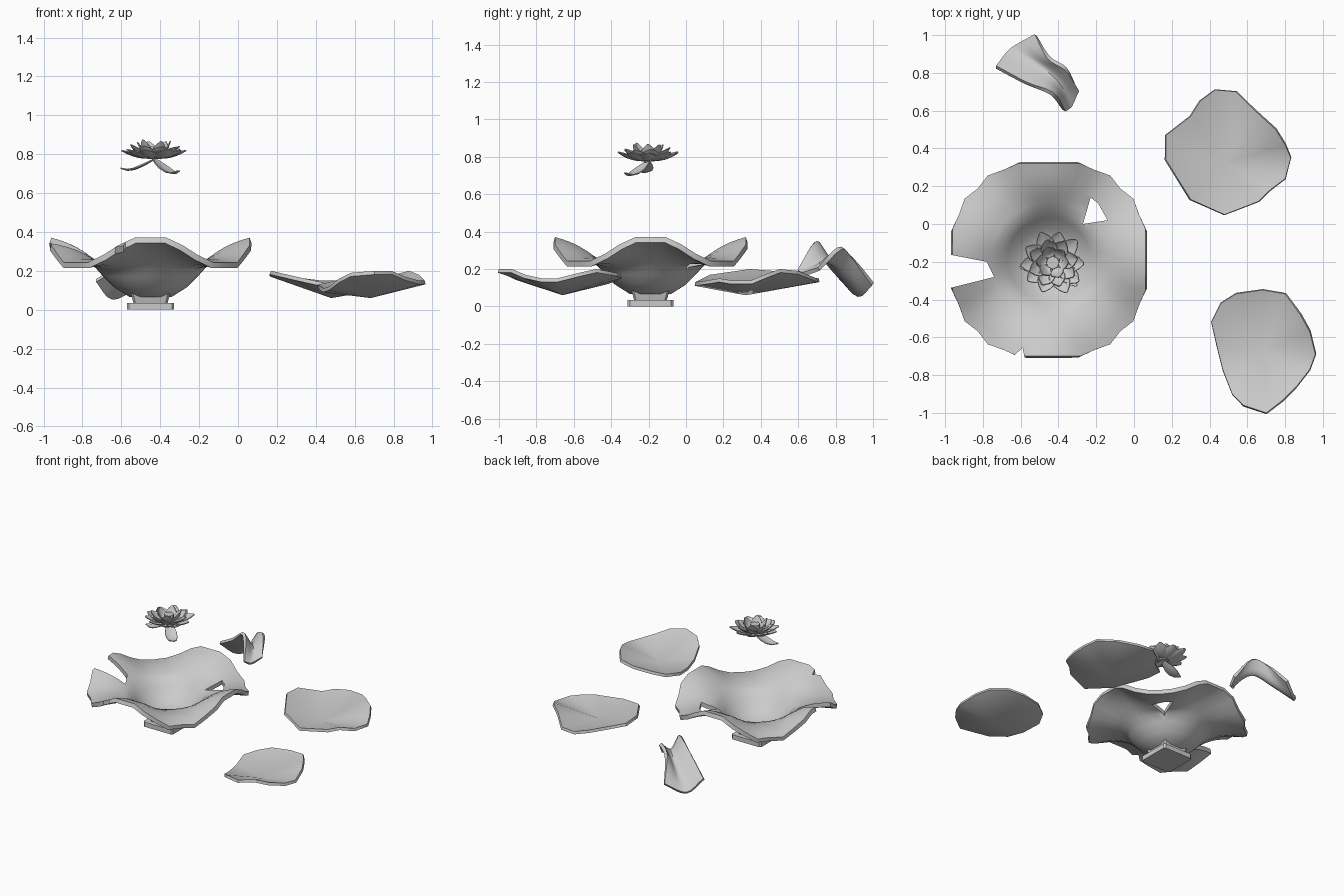
import bpy, bmesh, math, random
from mathutils import Vector

if "Cube" in bpy.data.objects:
    bpy.data.objects.remove(bpy.data.objects["Cube"])
random.seed(4)
CX, CY = -0.45, -0.19


def make(name, verts, faces, thick=0, offset=-1, smooth=40):
    me = bpy.data.meshes.new(name)
    me.from_pydata([tuple(v) for v in verts], [], faces)
    ob = bpy.data.objects.new(name, me)
    bpy.context.collection.objects.link(ob)
    bpy.ops.object.select_all(action='DESELECT')
    ob.select_set(True)
    bpy.context.view_layer.objects.active = ob
    if thick:
        m = ob.modifiers.new("thickness", 'SOLIDIFY')
        m.thickness, m.offset = thick, offset
        bpy.ops.object.modifier_apply(modifier=m.name)
    if smooth:
        bpy.ops.object.shade_smooth_by_angle(angle=math.radians(smooth))
    return ob


def grid_faces(nu, nv, start=0):
    return [(start + i * nv + j, start + (i + 1) * nv + j,
             start + (i + 1) * nv + j + 1, start + i * nv + j + 1)
            for i in range(nu - 1) for j in range(nv - 1)]


def prism(name, outline, z0, z1, taper=1.0, smooth=0):
    n = len(outline)
    c = Vector((sum(p[0] for p in outline) / n, sum(p[1] for p in outline) / n))
    v = [(x, y, z0) for x, y in outline]
    v += [(c.x + (x - c.x) * taper, c.y + (y - c.y) * taper, z1) for x, y in outline]
    f = [tuple(range(n))[::-1], tuple(range(n, 2 * n))]
    f += [(i, (i + 1) % n, n + (i + 1) % n, n + i) for i in range(n)]
    ob = make(name, v, f, smooth=smooth)
    bm = bmesh.new()
    bm.from_mesh(ob.data)
    bmesh.ops.recalc_face_normals(bm, faces=bm.faces)
    bm.to_mesh(ob.data)
    bm.free()
    return ob


# bowl: round body flaring into a four-lobed wavy rim
SEG = 40
body = [(0.10, 0.095), (0.17, 0.14), (0.22, 0.19), (0.26, 0.235)]
verts, faces = [(CX, CY, 0.09)], []
rings = len(body) + 6
for i in range(rings):
    for j in range(SEG):
        a = 2 * math.pi * j / SEG
        ca, sa = math.cos(a), math.sin(a)
        R = min(0.51 / max(abs(ca), abs(sa)), 0.552)
        if R > 0.55 and j % 2:
            R -= 0.018
        if i < len(body):
            r, z = body[i]
        else:
            t = (i - len(body) + 1) / 6
            wave = max(-1, min(1, 1.25 * math.cos(4 * a)))
            r = 0.26 + (R - 0.26) * t
            z = 0.235 + (0.072 + 0.064 * wave) * t + 0.02 * math.sin(math.pi * t)
        verts.append((CX + r * ca, CY + r * sa, z))
for j in range(SEG):
    k = (j + 1) % SEG
    faces.append((0, 1 + j, 1 + k))
    for i in range(rings - 1):
        a, b = 1 + i * SEG, 1 + (i + 1) * SEG
        faces.append((a + j, b + j, b + k, a + k))
bowl = make("bowl", verts, faces, 0.03)

# broken notch, hole and chip in the bowl
cuts = [[(-1.05, -0.145), (-0.96, -0.165), (-0.78, -0.20), (-0.74, -0.28), (-0.96, -0.335), (-1.05, -0.35)],
        [(-0.27, 0.0), (-0.14, 0.02), (-0.19, 0.11), (-0.23, 0.14)],
        [(-0.66, -0.72), (-0.59, -0.655), (-0.57, -0.75)]]
for c in cuts:
    cutter = prism("cutter", c, -0.1, 0.6)
    cutter.hide_render = True
    bpy.context.view_layer.objects.active = bowl
    m = bowl.modifiers.new("break", 'BOOLEAN')
    m.operation, m.object, m.solver = 'DIFFERENCE', cutter, 'EXACT'
    bpy.ops.object.modifier_apply(modifier=m.name)
    bpy.data.objects.remove(cutter)


# square foot with chamfered corners, and neck
def square(h, c):
    return [(CX + x, CY + y) for x, y in [(h, c - h), (h, h - c), (h - c, h), (c - h, h),
                                          (-h, h - c), (-h, c - h), (c - h, -h), (h - c, -h)]]


prism("foot", square(0.122, 0.012), 0, 0.035)
prism("foot_neck", square(0.088, 0.01), 0.035, 0.085, 1.15)


# shallow shards: fans from a low centre to an uneven rim
def shard(name, centre, rim):
    n = len(rim)
    make(name, [centre] + rim, [(0, 1 + i, 1 + (i + 1) % n) for i in range(n)], 0.02, smooth=50)


shard("shard_back", (0.48, 0.32, 0.08),
      [(0.83, 0.35, .14), (0.80, 0.42, .17), (0.75, 0.50, .20), (0.64, 0.60, .19), (0.54, 0.70, .15),
       (0.43, 0.71, .15), (0.35, 0.65, .16), (0.30, 0.57, .16), (0.17, 0.47, .19), (0.17, 0.34, .20),
       (0.30, 0.13, .17), (0.48, 0.05, .13), (0.66, 0.12, .14), (0.72, 0.18, .15), (0.80, 0.24, .14)])
shard("shard_front", (0.68, -0.66, 0.08),
      [(0.96, -0.69, .15), (0.93, -0.57, .18), (0.88, -0.48, .20), (0.80, -0.37, .18), (0.68, -0.35, .17),
       (0.54, -0.37, .16), (0.46, -0.42, .14), (0.41, -0.52, .13), (0.44, -0.65, .11), (0.47, -0.77, .12),
       (0.52, -0.90, .16), (0.58, -0.96, .19), (0.70, -1.0, .20), (0.79, -0.93, .20), (0.86, -0.86, .17),
       (0.93, -0.77, .15)])


# curled shard: patch interpolated through a few control rows
def curve(p, t):
    p = [Vector(q) for q in p]
    p = [2 * p[0] - p[1]] + p + [2 * p[-1] - p[-2]]
    i = min(int(t), len(p) - 4)
    t -= i
    a, b, c, d = p[i:i + 4]
    return 0.5 * (2 * b + (c - a) * t + (2 * a - 5 * b + 4 * c - d) * t ** 2 + (3 * b - a - 3 * c + d) * t ** 3)


rows = [[(-.73, .83, .15), (-.65, .925, .06), (-.52, 1.0, .12)],
        [(-.57, .745, .25), (-.53, .86, .15), (-.45, .88, .27)],
        [(-.435, .69, .345), (-.41, .76, .24), (-.36, .82, .31)],
        [(-.37, .60, .19), (-.33, .63, .175), (-.295, .71, .20)]]
NU, NV = 13, 9
verts = [curve([curve(r, 2 * j / (NV - 1)) for r in rows], 3 * i / (NU - 1))
         for i in range(NU) for j in range(NV)]
make("curled_shard", verts, grid_faces(NU, NV), 0.022, 0, 45)

# flower: rings of cupped pointed petals
FX, FY = -0.43, -0.205
WIDTHS = [0.35, 0.75, 1.0, 0.95, 0.65, 0.12]


def petal(name, ang, r0, r1, z0, rise, w, cup, heights=None):
    v = []
    ca, sa = math.cos(ang), math.sin(ang)
    for i, k in enumerate(WIDTHS):
        s = i / 5
        for j in range(-2, 3):
            q = w * k * j / 2
            r = r0 + (r1 - r0) * s
            z = z0 + (heights[i] if heights else rise * s ** 2) + cup * k * (j / 2) ** 2
            v.append((FX + r * ca - q * sa, FY + r * sa + q * ca, z))
    make(name, v, grid_faces(6, 5), 0.005, -1, 50)


for name, n, r0, r1, z0, rise, w, cup in [("outer_petal", 10, 0.04, 0.172, 0.782, 0.045, 0.046, 0.015),
                                          ("middle_petal", 8, 0.035, 0.13, 0.788, 0.06, 0.042, 0.018),
                                          ("inner_petal", 6, 0.03, 0.085, 0.795, 0.08, 0.035, 0.015)]:
    for i in range(n):
        petal(name, 2 * math.pi * (i + 0.3 * random.random()) / n + n, r0,
              r1 * random.uniform(0.93, 1.02), z0, rise * random.uniform(0.8, 1.05), w, cup)

# drooping sepals under the flower
drop = [0, -0.02, -0.038, -0.052, -0.056, -0.045]
petal("sepal_left", math.radians(188), 0.0, 0.175, 0.775, 0, 0.04, 0.008, drop)
petal("sepal_right", math.radians(-44), 0.0, 0.175, 0.775, 0, 0.04, 0.008, [h * 1.3 for h in drop])

# flower heart
ring = [(FX + 0.036 * math.cos(k * math.pi / 4), FY + 0.036 * math.sin(k * math.pi / 4)) for k in range(8)]
prism("flower_heart", ring, 0.775, 0.84, 0.95)
